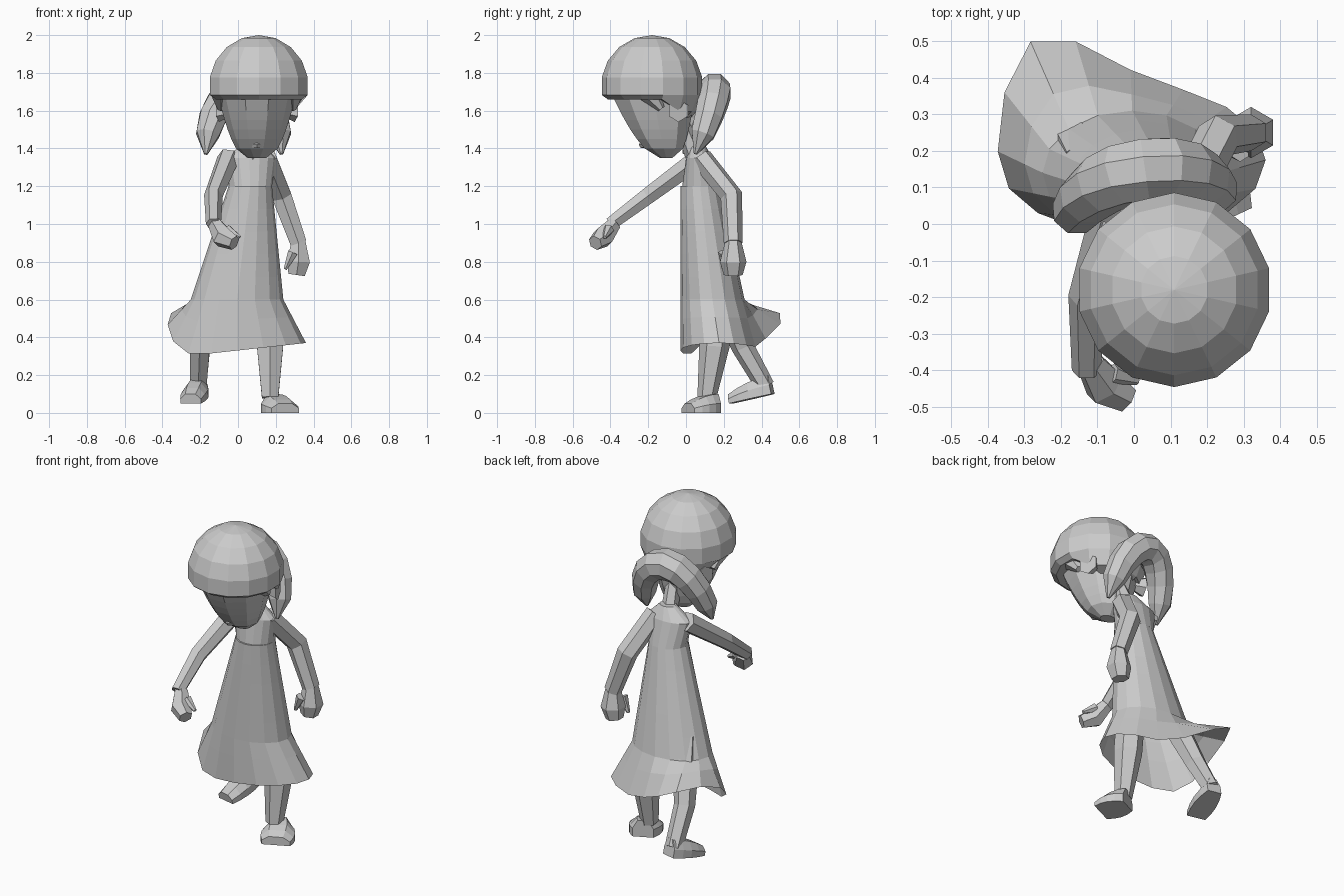
import bpy, bmesh
from math import sin, cos, pi, sqrt
from mathutils import Vector

cube = bpy.data.objects.get("Cube")
if cube:
    bpy.data.objects.remove(cube)

# One clay grey for everything
grey = (0.6, 0.6, 0.6, 1)
clay = bpy.data.materials.new("clay_grey")
clay.use_nodes = True
clay.diffuse_color = grey
clay.node_tree.nodes["Principled BSDF"].inputs["Base Color"].default_value = grey


def finish(name, bm):
    """Turn a bmesh into a flat-shaded clay object."""
    bmesh.ops.recalc_face_normals(bm, faces=bm.faces)
    mesh = bpy.data.meshes.new(name)
    bm.to_mesh(mesh)
    bm.free()
    mesh.materials.append(clay)
    bpy.context.collection.objects.link(bpy.data.objects.new(name, mesh))


def skin(name, rings, open_end=False):
    """Join rings of points into a closed skin, or one with an open end."""
    bm = bmesh.new()
    loops = [[bm.verts.new(point) for point in ring] for ring in rings]
    for upper, lower in zip(loops, loops[1:]):
        for i in range(len(upper)):
            bm.faces.new((upper[i - 1], upper[i], lower[i], lower[i - 1]))
    bm.faces.new(loops[0])
    if not open_end:
        bm.faces.new(loops[-1])
    finish(name, bm)


def level(height, left, right, front, back, sides=16):
    """Level oval ring that fits between the given limits."""
    middle = Vector(((left + right) / 2, (front + back) / 2, height))
    angles = [2 * pi * i / sides for i in range(sides)]
    return [middle + Vector(((right - left) / 2 * cos(angle),
                             (back - front) / 2 * sin(angle), 0))
            for angle in angles]


def tube(name, path, radii, sides=6, axis=(0, 1, 0)):
    """Tube along a path with one radius per path point."""
    points = [Vector(point) for point in path]
    rings = []
    for i, point in enumerate(points):
        after = points[min(i + 1, len(points) - 1)]
        before = points[max(i - 1, 0)]
        along = (after - before).normalized()
        across = along.cross(Vector(axis)).normalized()
        other = across.cross(along)
        angles = [2 * pi * (k + 0.5) / sides for k in range(sides)]
        rings.append([point + radii[i] * (across * cos(angle) + other * sin(angle))
                      for angle in angles])
    skin(name, rings)


def shoe(name, heel, toe, width, height):
    """Flat-soled shoe that widens and thins toward the toe."""
    heel, toe = Vector(heel), Vector(toe)
    along = toe - heel
    side = along.cross(Vector((0, 0, 1))).normalized() * width
    up = side.cross(along).normalized() * height
    outline = ((-1, 0), (-1, 0.5), (-0.5, 1), (0.5, 1), (1, 0.5), (1, 0))
    rings = []
    for step in range(5):
        t = step / 4
        middle = heel + along * t
        spread = 0.6 + t * (1 - t) + 0.2 * t
        rings.append([middle + side * a * spread + up * b * (1 - t * t / 2)
                      for a, b in outline])
    skin(name, rings)


# Dress: widens steadily from the chest, then flares to a wind-blown open hem
dress = []
for step in range(6):
    t = step / 5
    dress.append(level(1.2 - 0.6 * t, -0.05 - 0.2 * t, 0.18 + 0.06 * t,
                       -0.03, 0.18 + 0.13 * t))
hem = level(0.33, -0.37, 0.36, -0.03, 0.38)
for i, point in enumerate(hem):
    angle = 2 * pi * i / len(hem)
    sweep = max(0, cos(angle - 2.3)) ** 5
    lift = max(0, cos(angle - 2.6)) ** 2
    point += Vector((-0.02 * sweep, 0.18 * sweep, 0.24 * lift + 0.04 * cos(angle)))
flare = [top.lerp(bottom, 0.4) for top, bottom in zip(dress[-1], hem)]
skin("dress", dress + [flare, hem], open_end=True)

# Chest, shoulders and neck
skin("chest", [level(1.2, -0.05, 0.18, -0.02, 0.18),
               level(1.35, -0.08, 0.2, 0, 0.14),
               level(1.42, 0.03, 0.13, 0.02, 0.1)])
tube("neck", [(0.08, 0.05, 1.35), (0.1, -0.03, 1.55)], [0.05, 0.04])

# Face: leans forward and widens from chin to brow
face = []
for step in range(8):
    t = step / 7
    width = 0.05 + 0.16 * sqrt(t)
    face.append(level(1.35 + 0.35 * t, 0.1 - width, 0.1 + width,
                      -0.14 - 0.27 * t ** 0.6, -0.07 + 0.13 * t ** 0.4, sides=10))
skin("face", face)
tube("mouth", [(0.04, -0.2, 1.42), (0.1, -0.23, 1.42), (0.16, -0.2, 1.42)],
     [0.01, 0.02, 0.01])

# Hair cap: flat fringe in front, lower edge dropping toward the nape
cap = bmesh.new()
bmesh.ops.create_uvsphere(cap, u_segments=14, v_segments=9, radius=0.27)
for vert in cap.verts:
    vert.co += Vector((0.11, -0.18, 1.73))
    vert.co.z = max(vert.co.z, 1.66 - 1.5 * max(0, vert.co.y + 0.1))
finish("hair_cap", cap)

# Side locks and ears, mirrored about the middle of the head
for side, name in ((-1, "right"), (1, "left")):
    edge = 0.1 + 0.19 * side
    tube(name + "_lock", [(edge, -0.2, 1.7), (edge, -0.13, 1.61)], [0.06, 0.02])
    tube(name + "_ear", [(edge - 0.05 * side, -0.06, 1.6), (edge + 0.01 * side, -0.04, 1.6)],
         [0.03, 0.06], axis=(0, 0, 1))

# Swept back hair: a thick arch behind the head with two hanging, tapering ends
arch, thickness = [], []
for step in range(11):
    angle = pi * step / 10
    rise = max(0, sin(angle))
    arch.append((0.03 - 0.2 * cos(angle), 0.02 + 0.13 * rise - 0.03 * cos(angle),
                 1.37 + 0.34 * rise))
    thickness.append(0.01 + 0.08 * rise ** 0.3)
tube("back_hair", arch, thickness, sides=8)

# Right arm swings forward
tube("right_arm", [(-0.05, 0.07, 1.35), (-0.13, -0.2, 1.15), (-0.13, -0.4, 1)],
     [0.06, 0.05, 0.04], axis=(1, 0, 0))
tube("right_hand", [(-0.12, -0.38, 1), (-0.08, -0.44, 0.93), (-0.02, -0.48, 0.9)],
     [0.04, 0.06, 0.04], axis=(1, 0, 0))
tube("right_thumb", [(-0.06, -0.41, 0.97), (0.01, -0.43, 0.93)], [0.03, 0.01])

# Left arm hangs back
tube("left_arm", [(0.15, 0.08, 1.35), (0.23, 0.24, 1.15), (0.32, 0.25, 0.9)],
     [0.06, 0.06, 0.05])
tube("left_hand", [(0.32, 0.25, 0.92), (0.32, 0.25, 0.8), (0.31, 0.25, 0.73)],
     [0.04, 0.07, 0.05])
tube("left_thumb", [(0.29, 0.2, 0.85), (0.25, 0.2, 0.76)], [0.03, 0.01])

# Legs: the left stands, the right pushes off behind
tube("left_leg", [(0.14, 0.15, 0.7), (0.17, 0.15, 0.35), (0.17, 0.11, 0.08)],
     [0.08, 0.08, 0.05])
tube("right_leg", [(-0.12, 0.16, 0.7), (-0.2, 0.3, 0.35), (-0.21, 0.42, 0.14)],
     [0.08, 0.06, 0.05])
shoe("left_shoe", (0.18, 0.16, 0), (0.25, 0.01, 0), 0.1, 0.1)
shoe("right_shoe", (-0.2, 0.46, 0.1), (-0.25, 0.24, 0.05), 0.07, 0.1)
